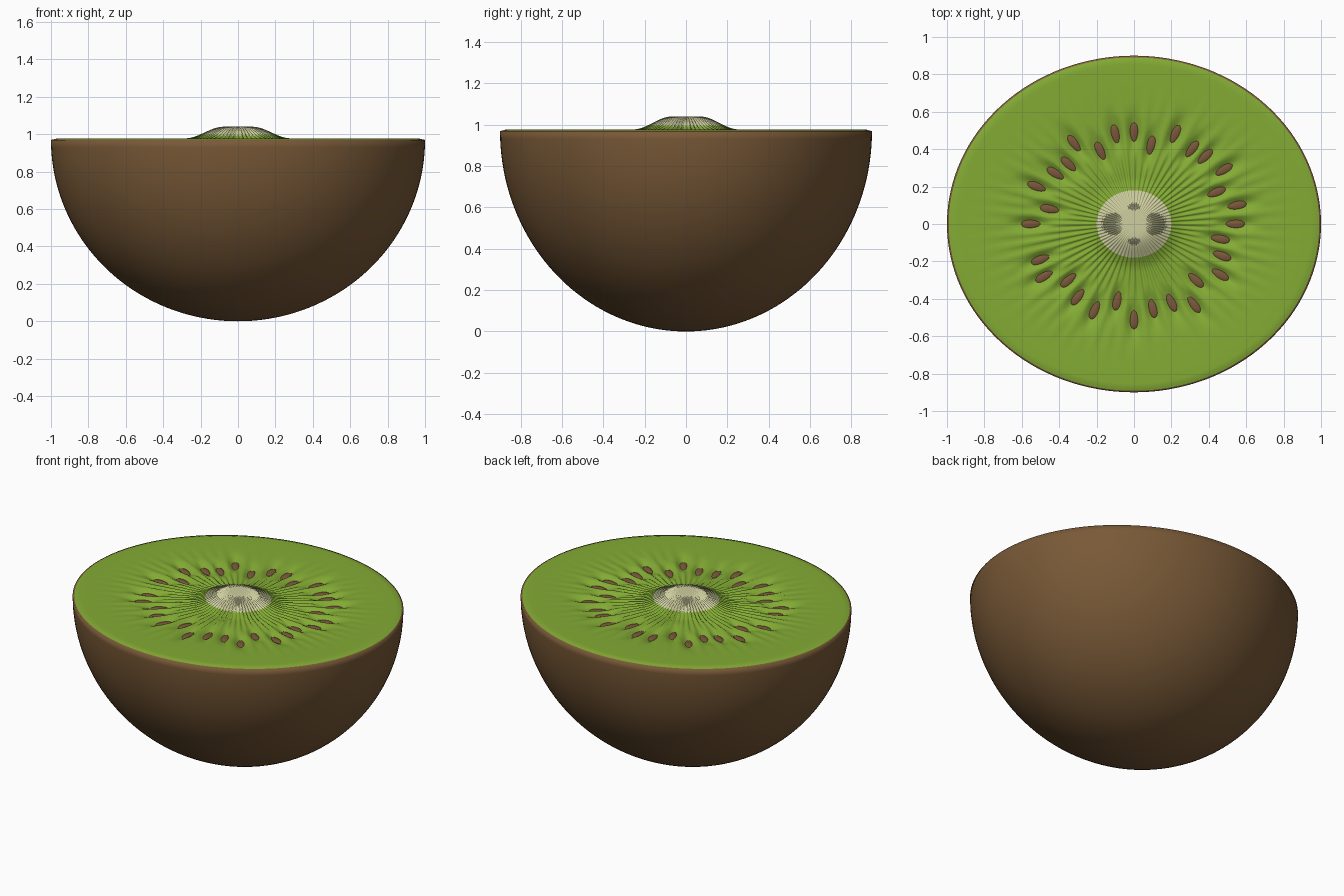
import bpy
import bmesh
import math

cube = bpy.data.objects.get("Cube")
if cube:
    bpy.data.objects.remove(cube, do_unlink=True)

SQUASH = 0.9      # depth of the fruit relative to its width
RIM = 0.97        # height of the skin edge
SEGMENTS = 256
RIDGES = 64


def material(name, colour):
    mat = bpy.data.materials.new(name)
    mat.use_nodes = True
    mat.diffuse_color = (*colour, 1)
    node = next(n for n in mat.node_tree.nodes if n.type == "BSDF_PRINCIPLED")
    node.inputs["Base Color"].default_value = (*colour, 1)
    node.inputs["Roughness"].default_value = 0.7
    return mat


skin_brown = material("skin brown", (0.19, 0.1, 0.038))
flesh_green = material("flesh green", (0.23, 0.41, 0.035))
core_cream = material("core cream", (0.62, 0.62, 0.35))
seed_brown = material("seed brown", (0.2, 0.095, 0.045))


def make_object(name, bm, materials):
    bmesh.ops.recalc_face_normals(bm, faces=bm.faces)
    mesh = bpy.data.meshes.new(name)
    bm.to_mesh(mesh)
    bm.free()
    for mat in materials:
        mesh.materials.append(mat)
    for poly in mesh.polygons:
        poly.use_smooth = True
    obj = bpy.data.objects.new(name, mesh)
    bpy.context.collection.objects.link(obj)
    return obj


def lathe(radii, height, segments, face_material=None):
    """Squashed surface of revolution from a pole outwards; height(ring, x, y, angle)."""
    bm = bmesh.new()
    pole = bm.verts.new((0, 0, height(0, 0, 0, 0)))
    previous = None
    for ring, radius in enumerate(radii, start=1):
        loop = []
        for s in range(segments):
            angle = math.tau * s / segments
            x = radius * math.cos(angle)
            y = radius * math.sin(angle) * SQUASH
            loop.append(bm.verts.new((x, y, height(ring, x, y, angle))))
        for s in range(segments):
            t = (s + 1) % segments
            if previous:
                face = bm.faces.new((previous[s], loop[s], loop[t], previous[t]))
            else:
                face = bm.faces.new((pole, loop[s], loop[t]))
            if face_material:
                face.material_index = face_material(radius)
        previous = loop
    return bm


# Skin: lower half of an ellipsoid with a narrow lip turned in at the top
steps = 40
bowl = [math.pi / 2 * i / steps for i in range(steps + 1)]
skin_radii = [math.sin(a) for a in bowl[1:]] + [0.985]
skin_heights = [RIM * (1 - math.cos(a)) for a in bowl] + [RIM + 0.002]
bm = lathe(skin_radii, lambda ring, x, y, angle: skin_heights[ring], 128)
skin = make_object("skin", bm, [skin_brown])

# Seed positions in hundredths of a unit
seed_spots = [
    (0, 49), (22, 48), (9, 42), (31, 40), (38, 36), (48, 29), (44, 17),
    (55, 10), (54, 0), (46, -8), (47, -17), (46, -27), (33, -30),
    (32, -43), (20, -42), (10, -45), (0, -51), (-9, -41), (-21, -46),
    (-30, -39), (-35, -30), (-48, -28), (-50, -19), (-45, 8), (-55, 0),
    (-52, 20), (-42, 27), (-35, 32), (-32, 43), (-18, 39), (-10, 48),
]
seeds = [(x / 100, y / 100) for x, y in seed_spots]


def smooth_step(low, high, value):
    t = min(max((value - low) / (high - low), 0), 1)
    return t * t * (3 - 2 * t)


def pit_depth(x, y):
    """Radial hollows that the seeds lie in."""
    deepest = 0
    for sx, sy in seeds:
        dx, dy = x - sx, y - sy
        if dx * dx + dy * dy > 0.06:
            continue
        length = math.hypot(sx, sy)
        along = (dx * sx + dy * sy) / length
        across = (dy * sx - dx * sy) / length
        deepest = max(deepest, math.exp(-(along / 0.1) ** 2 - (across / 0.035) ** 2))
    return 0.035 * deepest


def flesh_height(x, y, angle):
    radius = math.hypot(x, y / SQUASH)
    dome = 0.062 * (1 - smooth_step(0.08, 0.28, radius))
    edge = 0.008 * smooth_step(0.96, 1, radius)
    fade = smooth_step(0.03, 0.25, radius) * (1 - smooth_step(0.4, 0.9, radius))
    pleat = 0.014 * fade * (0.5 - 0.5 * math.cos(RIDGES * angle))
    return 0.978 + dome - edge - max(pleat, pit_depth(x, y))


# Flesh: pleated cut face with a raised pale core in the middle
flesh_radii = [i / 60 for i in range(1, 60)] + [0.992, 0.997]
bm = lathe(flesh_radii, lambda ring, x, y, angle: flesh_height(x, y, angle),
           SEGMENTS, lambda radius: 1 if radius < 0.201 else 0)
flesh = make_object("flesh", bm, [flesh_green, core_cream])

# Seeds: flattened drops, pointed towards the core
bm = bmesh.new()
bmesh.ops.create_uvsphere(bm, u_segments=16, v_segments=10, radius=1)
for v in bm.verts:
    along = v.co.z
    taper = 0.85 + 0.2 * along
    v.co = (0.056 * along, 0.031 * v.co.y * taper, 0.014 * v.co.x * taper)
first_seed = make_object("seed", bm, [seed_brown])
for i, (x, y) in enumerate(seeds):
    seed = first_seed
    if i:
        seed = bpy.data.objects.new("seed", first_seed.data)
        bpy.context.collection.objects.link(seed)
    angle = math.atan2(y, x)
    seed.location = (x, y, flesh_height(x, y, angle) + 0.004)
    seed.rotation_euler.z = angle
